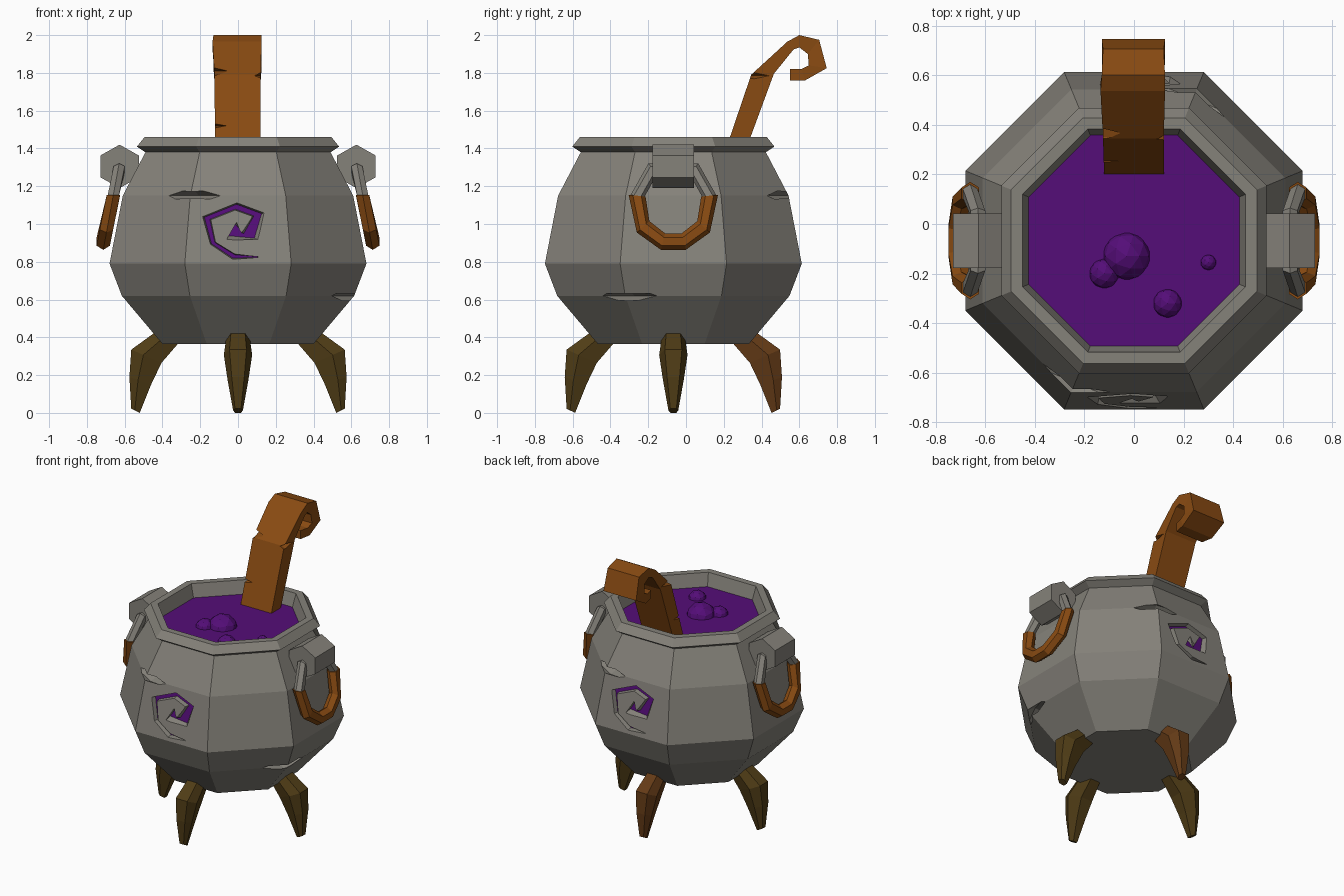
import bpy, bmesh, math
from mathutils import Vector, Matrix

if "Cube" in bpy.data.objects:
    bpy.data.objects.remove(bpy.data.objects["Cube"])

CY = -0.067                      # pot axis in y
C8 = math.cos(math.pi / 8)


def material(name, rgb):
    m = bpy.data.materials.new(name)
    m.diffuse_color = (*rgb, 1)
    m.use_nodes = True
    m.node_tree.nodes["Principled BSDF"].inputs["Base Color"].default_value = m.diffuse_color
    return m


STONE = material("stone_grey", (0.235, 0.223, 0.195))
WOOD = material("warm_wood", (0.25, 0.070, 0.006))
OLIVE = material("dark_olive_wood", (0.080, 0.046, 0.008))
BROWN = material("dark_brown_wood", (0.127, 0.043, 0.008))
POTION = material("purple_potion", (0.089, 0.004, 0.188))


def finish(name, bm, *mats):
    bmesh.ops.recalc_face_normals(bm, faces=bm.faces)
    me = bpy.data.meshes.new(name)
    bm.to_mesh(me)
    bm.free()
    for m in mats:
        me.materials.append(m)
    ob = bpy.data.objects.new(name, me)
    bpy.context.collection.objects.link(ob)
    return ob


def loft(name, sections, mat):
    """Skin a row of equal point loops and cap both ends."""
    bm = bmesh.new()
    rows = [[bm.verts.new(p) for p in s] for s in sections]
    n = len(rows[0])
    for a, b in zip(rows, rows[1:]):
        for i in range(n):
            j = (i + 1) % n
            bm.faces.new((a[i], a[j], b[j], b[i]))
    bm.faces.new(rows[0])
    bm.faces.new(rows[-1])
    return finish(name, bm, mat)


def octagon(apothem, z):
    r = apothem / C8
    return [(r * math.cos(math.pi * (2 * k + 1) / 8),
             CY + r * math.sin(math.pi * (2 * k + 1) / 8), z) for k in range(8)]


def spindle(loc, size, angle):
    """Pointed wedge used to chip cracks."""
    bm = bmesh.new()
    for i in range(3):
        for s in (-1, 1):
            v = [0, 0, 0]
            v[i] = s * size[i]
            bm.verts.new(v)
    bmesh.ops.convex_hull(bm, input=bm.verts)
    bm.transform(Matrix.Translation(loc) @ Matrix.Rotation(angle, 4, 'Z'))
    return finish("chip_cutter", bm, STONE)


def carve(ob, cutters):
    bpy.context.view_layer.objects.active = ob
    for c in cutters:
        mod = ob.modifiers.new("cut", 'BOOLEAN')
        mod.operation = 'DIFFERENCE'
        mod.solver = 'EXACT'
        mod.object = c
        bpy.ops.object.modifier_apply(modifier=mod.name)
        bpy.data.objects.remove(c)


# Pot: eight-sided body with a shallow basin
pot = loft("pot", [octagon(a, z) for a, z in (
    (0.40, 0.365), (0.615, 0.62), (0.68, 0.79), (0.61, 1.15), (0.49, 1.38),
    (0.535, 1.41), (0.495, 1.46), (0.45, 1.46), (0.425, 1.37), (0.42, 1.30))], STONE)


# Spiral groove: pairs of outer and inner edge points (x, z)
SPIRAL = (((0.105, 0.823), (0.105, 0.827)), ((-0.03, 0.812), (-0.016, 0.842)),
          ((-0.148, 0.892), (-0.118, 0.904)), ((-0.19, 1.04), (-0.142, 1.022)),
          ((-0.005, 1.115), (-0.016, 1.072)), ((0.142, 1.06), (0.074, 1.04)),
          ((0.11, 0.915), (0.016, 0.955)), ((-0.063, 0.913), (-0.005, 1.013)))
DEPTH = 0.03


def wall(z):
    return 0.68 - (z - 0.79) * 0.07 / 0.36


def spiral_cutter(side):
    def point(p, d):
        return (-side * p[0], CY + side * (wall(p[1]) + d), p[1])
    rows = []
    for o, i in SPIRAL:
        o, i = Vector(o), Vector(i)
        rows.append([point(o, 0.01), point(i, 0.01),
                     point(i.lerp(o, 0.15), -DEPTH), point(o.lerp(i, 0.25), -DEPTH)])
    return loft("spiral_cutter", rows, STONE)


# Cracks sit on the vertical corners of the body
cutters = [spiral_cutter(-1), spiral_cutter(1)]
for deg, z in ((-112.5, 1.15), (-22.5, 0.62), (67.5, 1.15)):
    a = math.radians(deg)
    r = 0.62
    cutters.append(spindle((r * math.cos(a), CY + r * math.sin(a), z),
                           (0.08, 0.2, 0.035), a))
carve(pot, cutters)

# Groove floors show the potion colour
pot.data.materials.clear()
pot.data.materials.append(STONE)
pot.data.materials.append(POTION)
for f in pot.data.polygons:
    c = f.center
    floor = abs(abs(c.y - CY) - (wall(c.z) - DEPTH)) < 0.003
    f.material_index = int(floor and abs(c.x) < 0.2 and 0.8 < c.z < 1.13
                           and abs(f.normal.y) > 0.9)

# Potion surface and bubbles
loft("potion", [octagon(0.425, 1.31), octagon(0.425, 1.37)], POTION)
for x, y, r in ((-0.03, -0.13, 0.10), (-0.12, -0.20, 0.062),
                (0.30, -0.155, 0.032), (0.135, -0.32, 0.06)):
    bm = bmesh.new()
    bmesh.ops.create_icosphere(bm, subdivisions=2, radius=r,
                               matrix=Matrix.Translation((x, y, 1.375 - 0.25 * r)))
    finish("bubble", bm, POTION)

# Legs: outer (r, z), inner (r, z), half width
LEG = (((0.42, 0.44), (0.31, 0.375), 0.06), ((0.565, 0.335), (0.405, 0.265), 0.075),
       ((0.575, 0.19), (0.46, 0.15), 0.055), ((0.565, 0.022), (0.52, 0.0), 0.026))
for k, name in enumerate(("right_leg", "back_leg", "left_leg", "front_leg")):
    turn = Matrix.Translation((0, CY, 0)) @ Matrix.Rotation(k * math.pi / 2, 4, 'Z')
    rows = []
    for (ro, zo), (ri, zi), w in LEG:
        rm, zm = ro * 0.6 + ri * 0.4, zo * 0.6 + zi * 0.4
        rows.append([turn @ Vector(p) for p in (
            (ro, -w * 0.6, zo), (ro, w * 0.6, zo), (rm, w, zm),
            (ri, w * 0.6, zi), (ri, -w * 0.6, zi), (rm, -w, zm))])
    loft(name, rows, BROWN if k == 1 else OLIVE)

# Side handles: hexagonal bracket and a hanging ring with a wooden grip
GRIP = ((-0.192, 1.15), (-0.16, 0.985), (-0.055, 0.907),
        (0.055, 0.907), (0.16, 0.985), (0.192, 1.15))
HANGER = ((0.192, 1.145), (0.11, 1.29), (-0.11, 1.29), (-0.192, 1.145))


def ring_part(name, path, side, w, mat):
    rows = []
    for u, z in path:
        d = Vector((u, z - 1.13)).normalized()
        x = 0.66 + (1.15 - z) * 0.22
        row = []
        for k in range(6):
            a = k * math.pi / 3
            row.append((side * (x + 0.9 * w * math.sin(a)),
                        CY + u + d.x * w * math.cos(a), z + d.y * w * math.cos(a)))
        rows.append(row)
    loft(name, rows, mat)


for side, label in ((-1, "left"), (1, "right")):
    rows = []
    for y in (-0.11, 0.11):
        rows.append([(side * (0.627 + 0.118 * math.sin(k * math.pi / 3)), CY + y,
                      1.305 + 0.115 * math.cos(k * math.pi / 3)) for k in range(6)])
    loft(label + "_bracket", rows, STONE)
    ring_part(label + "_grip", GRIP, side, 0.045, WOOD)
    ring_part(label + "_hanger", HANGER, side, 0.038, STONE)

# Spoon: plank with a curled end, as outer and inner (y, z) pairs and x limits
SPOON = (((0.185, 1.32), (0.29, 1.32), -0.12, 0.12),
         ((0.345, 1.79), (0.465, 1.795), -0.125, 0.12),
         ((0.536, 1.965), (0.57, 1.925), -0.135, 0.125),
         ((0.60, 2.0), (0.60, 1.935), -0.13, 0.125),
         ((0.705, 1.975), (0.645, 1.90), -0.125, 0.12),
         ((0.745, 1.825), (0.65, 1.84), -0.13, 0.125),
         ((0.63, 1.76), (0.61, 1.82), -0.125, 0.12),
         ((0.55, 1.76), (0.55, 1.82), -0.11, 0.105))
spoon = loft("spoon", [[(x0, *o), (x1, *o), (x1, *i), (x0, *i)]
                       for o, i, x0, x1 in SPOON], WOOD)
carve(spoon, [spindle((-0.14, 0.35, 1.81), (0.10, 0.12, 0.03), 0),
              spindle((0.14, 0.36, 1.785), (0.06, 0.12, 0.025), 0),
              spindle((-0.14, 0.25, 1.52), (0.08, 0.08, 0.015), 0)])
